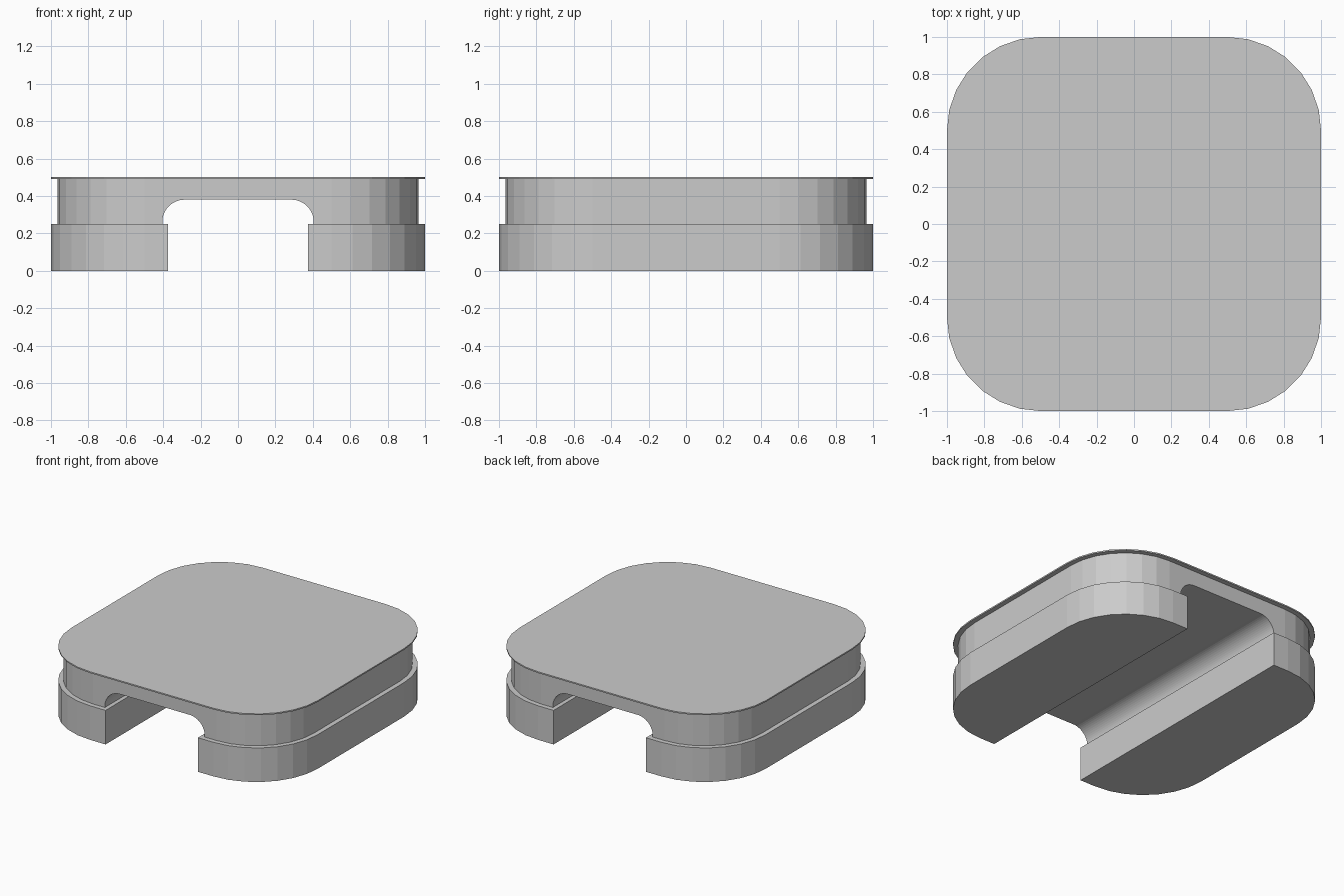
import bpy, bmesh
from math import sin, cos, pi

cube = bpy.data.objects.get("Cube")
if cube:
    bpy.data.objects.remove(cube, do_unlink=True)

grey = bpy.data.materials.new("light grey")
grey.use_nodes = True
color = (0.6, 0.6, 0.6, 1)
grey.diffuse_color = color
grey.node_tree.nodes["Principled BSDF"].inputs["Base Color"].default_value = color


def rounded_square(half, radius, segments=7):
    """Counter-clockwise outline with four faceted round corners."""
    points = []
    for corner in range(4):
        a = corner * pi / 2 + pi / 4
        cx = (half - radius) * (1 if cos(a) > 0 else -1)
        cy = (half - radius) * (1 if sin(a) > 0 else -1)
        for i in range(segments + 1):
            t = corner * pi / 2 + i * pi / 2 / segments
            points.append((cx + radius * cos(t), cy + radius * sin(t)))
    return points


def prism(name, points, start, end, keep_beyond=None):
    """Extrude a closed outline along z; optionally keep only x > keep_beyond."""
    bm = bmesh.new()
    face = bm.faces.new([bm.verts.new((x, y, start)) for x, y in points])
    top = bmesh.ops.extrude_face_region(bm, geom=[face])["geom"]
    bmesh.ops.translate(bm, vec=(0, 0, end - start),
                        verts=[v for v in top if isinstance(v, bmesh.types.BMVert)])
    if keep_beyond is not None:
        cut = bmesh.ops.bisect_plane(
            bm, geom=bm.verts[:] + bm.edges[:] + bm.faces[:],
            plane_co=(keep_beyond, 0, 0), plane_no=(1, 0, 0), clear_inner=True)
        rim = [e for e in cut["geom_cut"] if isinstance(e, bmesh.types.BMEdge)]
        bmesh.ops.contextual_create(bm, geom=rim)
    bmesh.ops.recalc_face_normals(bm, faces=bm.faces[:])
    mesh = bpy.data.meshes.new(name)
    bm.to_mesh(mesh)
    bm.free()
    mesh.materials.append(grey)
    obj = bpy.data.objects.new(name, mesh)
    bpy.context.collection.objects.link(obj)
    return obj


# Two wide feet, one on each side of the channel
left_foot = prism("left_foot", rounded_square(1, 0.5), 0, 0.25, 0.375)
right_foot = left_foot.copy()
right_foot.data = left_foot.data.copy()
right_foot.name = "right_foot"
right_foot.rotation_euler.z = pi
bpy.context.collection.objects.link(right_foot)

# Recessed body and thin overhanging lid
body = prism("body", rounded_square(0.965, 0.465), 0.25, 0.49)
prism("lid", rounded_square(1, 0.5), 0.49, 0.5)

# Channel with rounded upper corners, running front to back through the body
radius, half, roof, steps = 0.12, 0.405, 0.38, 14
arc = [(half - radius + radius * cos(i * pi / 2 / steps),
        roof - radius + radius * sin(i * pi / 2 / steps)) for i in range(steps + 1)]
profile = [(half, 0.1)] + arc + [(-x, z) for x, z in reversed(arc)] + [(-half, 0.1)]
channel = prism("channel_cutter", profile, -1.2, 1.2)
channel.rotation_euler.x = pi / 2
channel.hide_render = True
channel.hide_set(True)

boolean = body.modifiers.new("channel", "BOOLEAN")
boolean.operation = "DIFFERENCE"
boolean.solver = "EXACT"
boolean.object = channel

# Bake the cut and drop the cutter
graph = bpy.context.evaluated_depsgraph_get()
baked = bpy.data.meshes.new_from_object(body.evaluated_get(graph))
body.modifiers.clear()
body.data = baked
bpy.data.objects.remove(channel, do_unlink=True)
